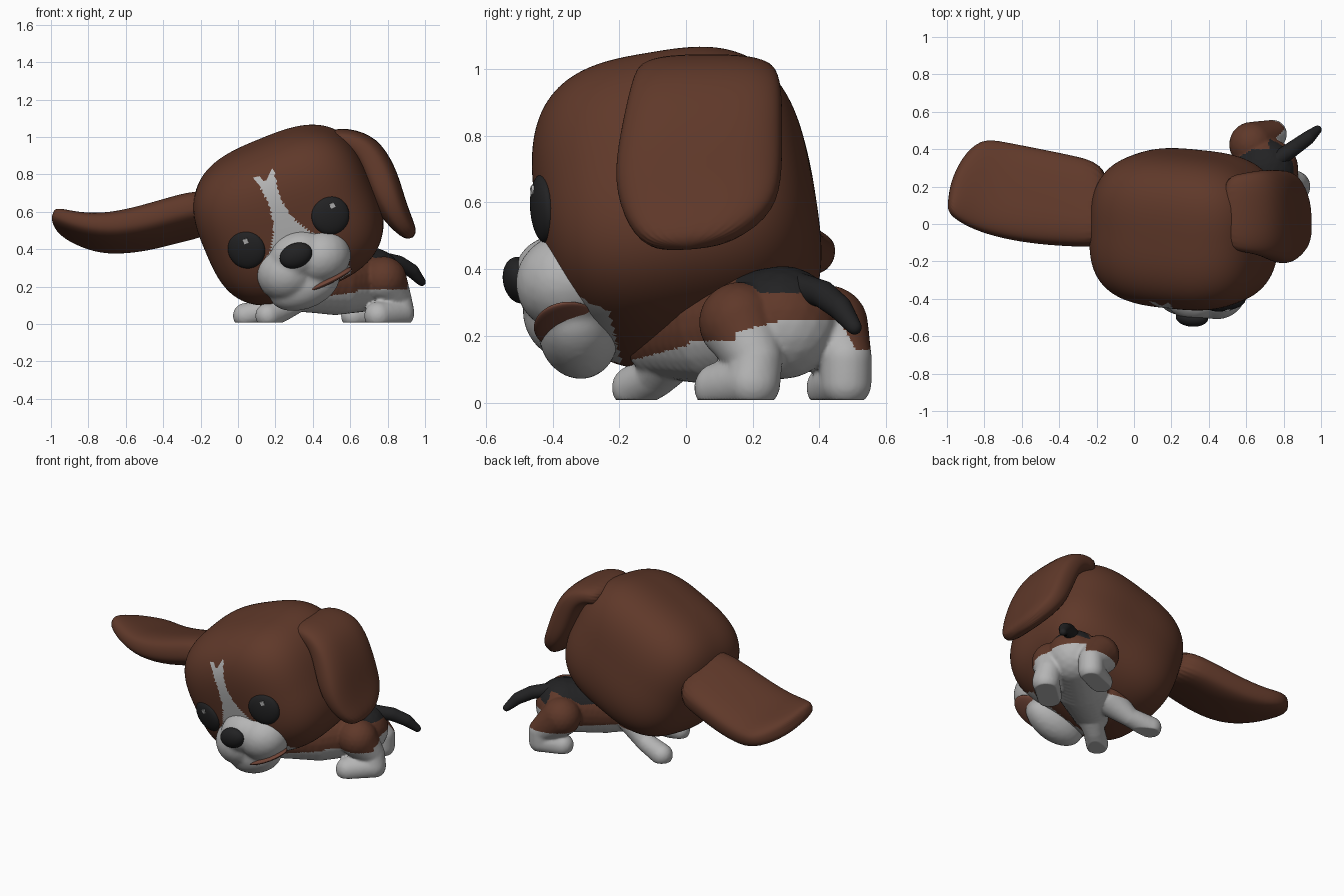
import bpy, bmesh, math
from mathutils import Matrix, Vector

if "Cube" in bpy.data.objects:
    bpy.data.objects.remove(bpy.data.objects["Cube"])

def mat(name, r, g, b):
    m = bpy.data.materials.new(name)
    m.diffuse_color = (r, g, b, 1)
    m.use_nodes = True
    m.node_tree.nodes["Principled BSDF"].inputs["Base Color"].default_value = m.diffuse_color
    return m

BROWN = mat("brown fur", .115, .04, .0225)
WHITE = mat("white fur", .46, .46, .46)
BLACK = mat("black fur", .016, .016, .017)
RED = mat("mouth red", .17, .062, .04)

# head frame: rolled sideways, nose pitched down, slight turn
HEAD = (Matrix.Translation((.27, -.028, .583)) @ Matrix.Rotation(math.radians(-23), 4, 'Y')
        @ Matrix.Rotation(math.radians(8), 4, 'X') @ Matrix.Rotation(math.radians(-5.5), 4, 'Z'))
ID = Matrix.Identity(4)

def finish(name, mesh, mats, rule=None):
    ob = bpy.data.objects.new(name, mesh)
    bpy.context.collection.objects.link(ob)
    mesh.materials.clear()
    for m in mats:
        mesh.materials.append(m)
    for p in mesh.polygons:
        p.use_smooth = True
        p.material_index = rule(p.center) if rule else 0
    return ob

def to_mesh(bm, name):
    bmesh.ops.recalc_face_normals(bm, faces=bm.faces)
    me = bpy.data.meshes.new(name)
    bm.to_mesh(me)
    bm.free()
    return me

def ellipsoid(name, loc, rad, material, frame=ID):
    bm = bmesh.new()
    m = frame @ Matrix.Translation(loc) @ Matrix.Diagonal((*rad, 1))
    bmesh.ops.create_uvsphere(bm, u_segments=40, v_segments=24, radius=1, matrix=m)
    return finish(name, to_mesh(bm, name), [material])

def blob(name, parts, mats, frame=ID, rule=None, voxel=.012, smooth=6):
    """Fuse ellipsoids (centre, radii) into one soft skin."""
    bm = bmesh.new()
    for c, r in parts:
        m = Matrix.Translation(c) @ Matrix.Diagonal((*r, 1))
        bmesh.ops.create_icosphere(bm, subdivisions=3, radius=1, matrix=m)
    tmp = bpy.data.objects.new("helper", to_mesh(bm, "helper"))
    bpy.context.collection.objects.link(tmp)
    re = tmp.modifiers.new("fuse", 'REMESH')
    re.mode = 'VOXEL'
    re.voxel_size = voxel
    sm = tmp.modifiers.new("soften", 'SMOOTH')
    sm.iterations = smooth
    dg = bpy.context.evaluated_depsgraph_get()
    me = bpy.data.meshes.new_from_object(tmp.evaluated_get(dg))
    bpy.data.objects.remove(tmp)
    me.transform(frame)
    for v in me.vertices:
        v.co.z = max(v.co.z, .008)      # flat soles on the ground
    return finish(name, me, mats, rule)

def chain(*pts, n=7):
    """Spheres interpolated along (x, y, z, radius) points."""
    out = []
    for a, b in zip(pts, pts[1:]):
        for i in range(n + 1):
            p = Vector(a).lerp(Vector(b), i / n)
            out.append((p[:3], (p[3],) * 3))
    return out

def slab(name, sections, material, n=24):
    """Loft flat rounded sections given as (front edge, back edge, thickness)."""
    bm = bmesh.new()
    S = [(Vector(f), Vector(b), t) for f, b, t in sections]
    mid = [(f + b) / 2 for f, b, t in S]
    rings = []
    for i, (f, b, t) in enumerate(S):
        tan = mid[min(i + 1, len(S) - 1)] - mid[max(i - 1, 0)]
        up = tan.cross(b - f).normalized()
        ring = []
        for k in range(n):
            a = 2 * math.pi * k / n
            c, s = math.cos(a), math.sin(a)
            c = math.copysign(abs(c) ** .7, c)
            s = math.copysign(abs(s) ** .7, s)
            ring.append(bm.verts.new(mid[i] + (b - f) / 2 * c + up * s * t / 2))
        rings.append(ring)
    for r, q in zip(rings, rings[1:]):
        for k in range(n):
            bm.faces.new((r[k], r[(k + 1) % n], q[(k + 1) % n], q[k]))
    bm.faces.new(rings[0])
    bm.faces.new(rings[-1])
    ob = finish(name, to_mesh(bm, name), [material])
    ob.modifiers.new("round", 'SUBSURF').levels = 2
    ob.modifiers["round"].render_levels = 2
    return ob

# head: rounded box with white blaze and muzzle patch
H = (.48, .415, .425)
bm = bmesh.new()
bmesh.ops.create_icosphere(bm, subdivisions=6, radius=1)
for v in bm.verts:
    v.co /= sum(abs(v.co[i] / H[i]) ** 3 for i in range(3)) ** (1 / 3)
BLAZE = [(-.42, .2), (-.24, .25), (-.16, .22), (-.08, .12), (.0, .07), (.06, .05),
         (.16, .033), (.27, .05), (.31, .058)]

def head_rule(p):
    if p.y > -.24 or p.z > .31:
        return 0
    if p.z > .265 and abs(p.x) < (p.z - .265) * .8:    # notch at the top of the blaze
        return 0
    for (z0, w0), (z1, w1) in zip(BLAZE, BLAZE[1:]):
        if z0 <= p.z <= z1:
            return int(abs(p.x) < w0 + (w1 - w0) * (p.z - z0) / (z1 - z0))
    return 0

head = finish("head", to_mesh(bm, "head"), [BROWN, WHITE], head_rule)
head.data.transform(HEAD)

# muzzle with lower jaw, mouth and nose
blob("muzzle", [((.105, -.345, -.225), (.165, .165, .15)), ((-.095, -.345, -.235), (.165, .165, .155)),
                ((0, -.385, -.165), (.16, .135, .13)), ((-.035, -.35, -.335), (.2, .12, .125))],
     [WHITE], HEAD, smooth=8)
ellipsoid("mouth", (.06, -.375, -.355), (.16, .1, .022), RED, HEAD @ Matrix.Rotation(-.05, 4, 'Y'))
ellipsoid("nose", (0, -.5, -.147), (.09, .048, .066), BLACK, HEAD)

# eyes with square highlights
for side, s in (("left", -1), ("right", 1)):
    eye = HEAD @ Matrix.Translation((s * .243, -.386, -.033)) @ Matrix.Rotation(s * .24, 4, 'Z')
    ellipsoid(side + "_eye", (0, 0, 0), (.103, .036, .103), BLACK, eye)
    bm = bmesh.new()
    bmesh.ops.create_cube(bm, size=1, matrix=eye @ Matrix.Translation((.026, -.03, .049))
                          @ Matrix.Diagonal((.026, .009, .026, 1)))
    ob = finish(side + "_eye_highlight", to_mesh(bm, "highlight"), [WHITE])
    for p in ob.data.polygons:
        p.use_smooth = False

# ears: one flung out sideways with its rear edge lower, one hanging down
slab("left_ear", [((-.12, -.12, .67), (-.12, .31, .54), .20), ((-.3, -.12, .635), (-.3, .36, .505), .20),
                  ((-.5, -.11, .57), (-.5, .40, .45), .20), ((-.7, -.08, .535), (-.7, .44, .425), .18),
                  ((-.86, -.03, .555), (-.82, .46, .45), .14), ((-.96, .03, .59), (-.92, .36, .49), .11),
                  ((-1.0, .08, .60), (-.98, .22, .545), .07)], BROWN)
slab("right_ear", [((.47, -.13, .97), (.47, .25, .97), .13), ((.58, -.15, .99), (.57, .27, .99), .13),
                   ((.685, -.17, .935), (.68, .29, .945), .18), ((.755, -.20, .80), (.75, .29, .80), .20),
                   ((.805, -.22, .665), (.80, .29, .665), .18), ((.87, -.18, .53), (.87, .26, .565), .13),
                   ((.94, -.10, .455), (.935, .11, .47), .07)], BROWN)

# body with four crouching legs
def body_rule(p):
    thigh = (p.x > .64 and p.y < .15) or (p.x < .72 and p.y > .4)
    if not thigh and p.z > .30 + .2 * max(0, p.x - .7) - .1 * max(0, p.y - .33) and p.x > .4 \
            and p.y - .6 * p.x < .02 and p.x - .9 * p.y < .64:
        return 2
    limit = .185 if thigh else min(.25, .17 + .27 * p.y)
    if p.x - p.y < .3:          # brown reaches lower on the left flank
        limit = min(limit, .16)
    return 0 if p.z > limit and p.x > .2 else 1

blob("body_and_legs",
     chain((.28, -.06, .2, .13), (.52, .12, .215, .168), (.71, .29, .24, .17))          # trunk
     + chain((.34, -.02, .18, .10), (.24, -.09, .08, .065), (.16, -.155, .045, .068))  # front right
     + chain((.30, .12, .18, .10), (.18, .17, .08, .06), (.04, .20, .045, .068))      # front left
     + chain((.78, .16, .24, .122), (.85, .21, .13, .08), (.86, .20, .06, .084), (.75, .10, .045, .076))
     + chain((.63, .425, .23, .122), (.74, .48, .13, .078), (.74, .48, .06, .077), (.62, .43, .045, .07)),
     [BROWN, WHITE, BLACK], rule=body_rule, voxel=.009, smooth=5)

# tail
blob("tail", chain((.76, .34, .345, .045), (.86, .41, .325, .042), (.93, .46, .285, .038), (.982, .505, .225, .024)),
     [BLACK], voxel=.009, smooth=3)
